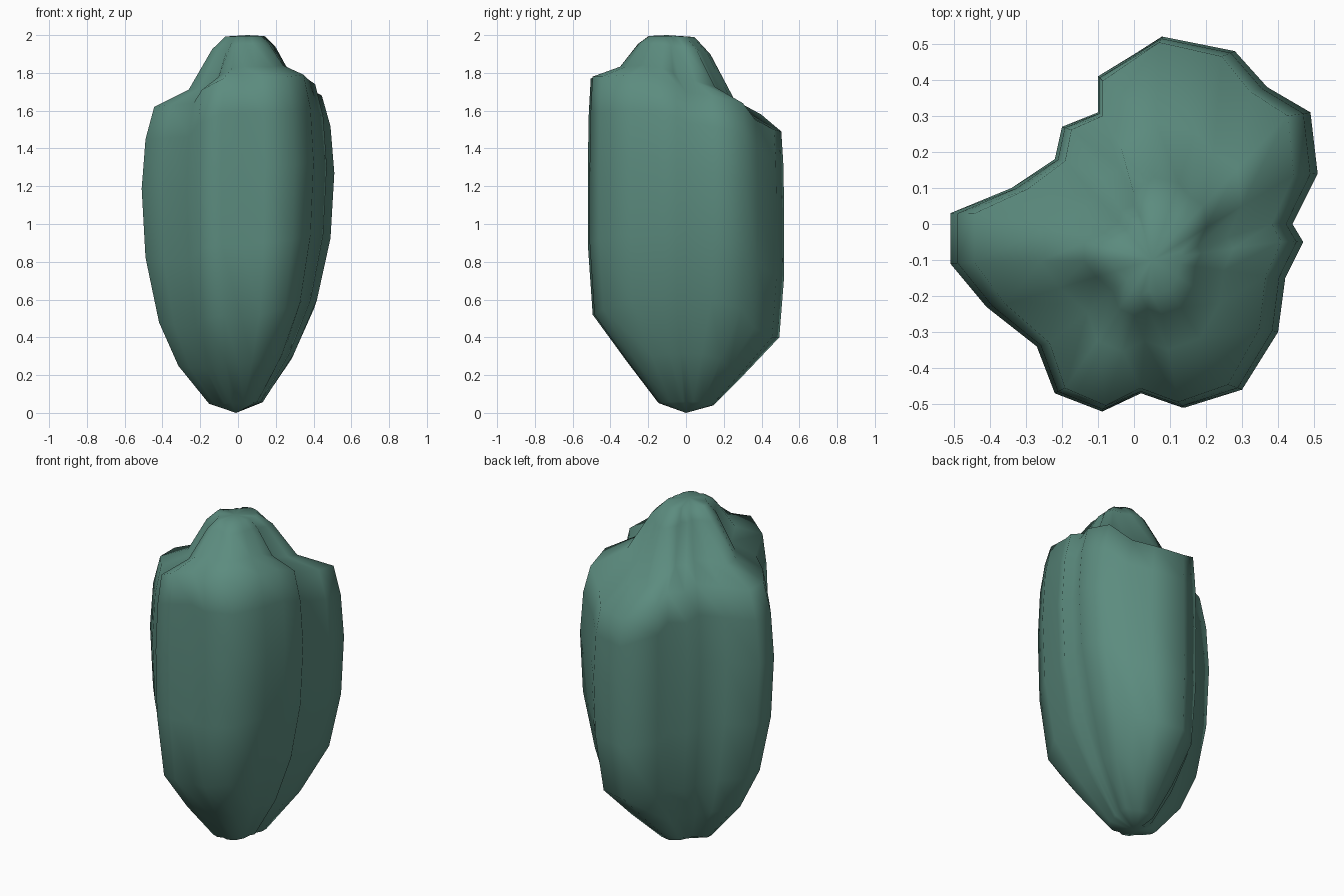
import bpy
import bmesh
from mathutils import Vector

default_cube = bpy.data.objects.get("Cube")
if default_cube:
    bpy.data.objects.remove(default_cube, do_unlink=True)

# Lobed outline: x, y, height of lower shoulder, height of upper shoulder
OUTLINE = [
    (.08, .52, .4, 1.49), (.28, .48, .4, 1.5), (.37, .38, .45, 1.55),
    (.49, .31, .55, 1.64), (.51, .14, .6, 1.68), (.44, 0, .6, 1.7),
    (.47, -.05, .6, 1.74), (.42, -.15, .6, 1.77), (.4, -.3, .58, 1.79),
    (.3, -.46, .55, 1.78), (.14, -.51, .52, 1.78), (.02, -.47, .5, 1.78),
    (-.09, -.52, .52, 1.77), (-.22, -.47, .5, 1.71), (-.27, -.34, .45, 1.64),
    (-.41, -.23, .46, 1.63), (-.51, -.11, .48, 1.62), (-.51, .03, .48, 1.62),
    (-.34, .1, .46, 1.63), (-.22, .18, .43, 1.65), (-.2, .27, .42, 1.63),
    (-.1, .31, .42, 1.62), (-.1, .41, .4, 1.58),
]
BOTTOM_TIP = Vector((-.01, 0, 0))
TOP_TIP = Vector((.05, -.1, 2))


def bottom_ring(scale, lift):
    """Taper from the lower shoulder towards the foot of the boulder."""
    return [BOTTOM_TIP + Vector((x * scale, y * scale, low * lift))
            for x, y, low, high in OUTLINE]


def wall_ring(x_scale, y_scale, blend):
    """A ring of the steep wall, between the two shoulders."""
    return [Vector((x * x_scale, y * y_scale, low + (high - low) * blend))
            for x, y, low, high in OUTLINE]


def top_ring(scale, blend):
    """Slope from the upper shoulder towards the crown."""
    ring = []
    for x, y, low, high in OUTLINE:
        edge = Vector((x * .87, y * .97, high))
        point = TOP_TIP.lerp(edge, scale)
        point.z = high + (TOP_TIP.z - high) * blend
        ring.append(point)
    return ring


rings = [
    bottom_ring(.28, .1),
    bottom_ring(.6, .52),
    wall_ring(.82, .95, 0),
    wall_ring(.96, 1, .3),
    wall_ring(1, 1, .62),
    wall_ring(.96, .99, .85),
    wall_ring(.87, .97, 1),
    top_ring(.63, .24),
    top_ring(.38, .8),
    top_ring(.24, .98),
]

# Loft the rings and close both ends with fans
bm = bmesh.new()
loops = [[bm.verts.new(point) for point in ring] for ring in rings]
count = len(OUTLINE)
for lower, upper in zip(loops, loops[1:]):
    for i in range(count):
        j = (i + 1) % count
        bm.faces.new((lower[i], lower[j], upper[j], upper[i]))
for loop, tip in ((loops[0], BOTTOM_TIP), (loops[-1], TOP_TIP)):
    tip_vert = bm.verts.new(tip)
    for i in range(count):
        bm.faces.new((loop[i], loop[(i + 1) % count], tip_vert))
bmesh.ops.recalc_face_normals(bm, faces=bm.faces)

mesh = bpy.data.meshes.new("boulder")
bm.to_mesh(mesh)
bm.free()
boulder = bpy.data.objects.new("boulder", mesh)
bpy.context.collection.objects.link(boulder)
for polygon in mesh.polygons:
    polygon.use_smooth = True

# Single muted green stone colour
stone = bpy.data.materials.new("muted green stone")
stone.use_nodes = True
colour = (.107, .262, .212, 1)
stone.diffuse_color = colour
stone.node_tree.nodes["Principled BSDF"].inputs["Base Color"].default_value = colour
mesh.materials.append(stone)
